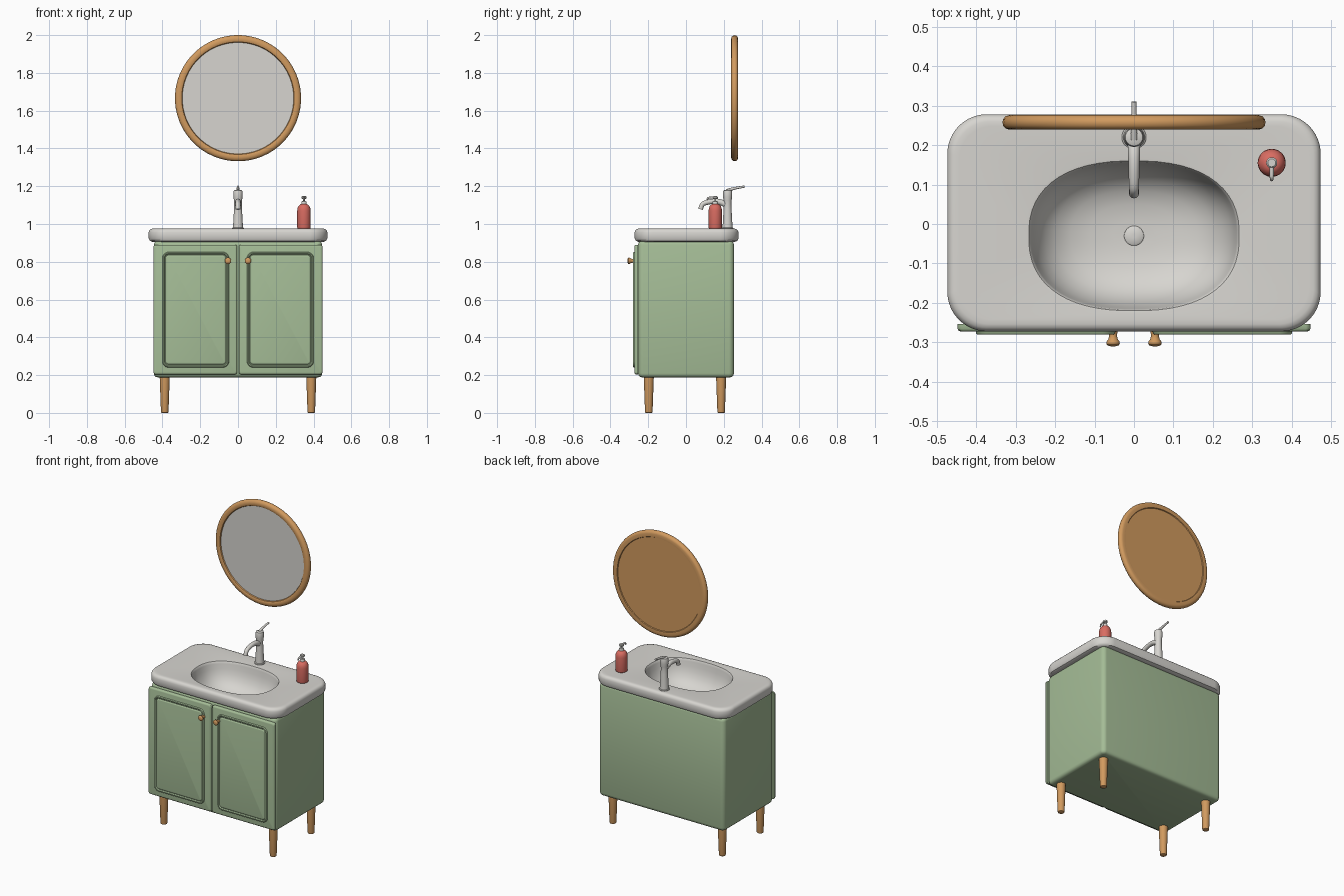
import bpy, bmesh, math
from mathutils import Vector

cube = bpy.data.objects.get("Cube")
if cube:
    bpy.data.objects.remove(cube, do_unlink=True)


def material(name, rgb):
    m = bpy.data.materials.new(name)
    m.use_nodes = True
    col = tuple((c / 255) ** 2.2 for c in rgb) + (1,)
    m.diffuse_color = col
    m.node_tree.nodes["Principled BSDF"].inputs["Base Color"].default_value = col
    return m


GREY = material("pale_grey", (214, 212, 207))
GREEN = material("sage_green", (163, 187, 149))
WOOD = material("warm_wood", (208, 153, 95))
RED = material("coral_red", (216, 108, 98))

STEPS = 14  # points per quarter of every ring


def ring(a, b, z, r=None, power=2.0, cx=0, cy=0):
    """Rounded rectangle of half sizes a, b, or a (super)ellipse when r is None."""
    pts = []
    for i in range(4 * STEPS):
        t = (i + 0.5) / STEPS * math.pi / 2
        c, s = math.cos(t), math.sin(t)
        if r is None:
            x = math.copysign(abs(c) ** (2 / power), c) * a
            y = math.copysign(abs(s) ** (2 / power), s) * b
        else:
            x = math.copysign(a - r, c) + r * c
            y = math.copysign(b - r, s) + r * s
        pts.append(Vector((x + cx, y + cy, z)))
    return pts


def finish(ob, mat):
    ob.data.materials.clear()
    ob.data.materials.append(mat)
    bpy.ops.object.select_all(action="DESELECT")
    ob.select_set(True)
    bpy.context.view_layer.objects.active = ob
    bpy.ops.object.shade_smooth_by_angle(angle=math.radians(40))
    return ob


def loft(name, rings, mat, facing_front=False, loc=(0, 0, 0)):
    """Skin a closed solid through rings; facing_front turns local z towards -y."""
    bm = bmesh.new()
    loops = [[bm.verts.new(p) for p in pts] for pts in rings]
    n = len(loops[0])
    for lo, hi in zip(loops, loops[1:]):
        for i in range(n):
            j = (i + 1) % n
            bm.faces.new((lo[i], lo[j], hi[j], hi[i]))
    bm.faces.new(loops[0][::-1])
    bm.faces.new(loops[-1])
    bmesh.ops.recalc_face_normals(bm, faces=bm.faces)
    me = bpy.data.meshes.new(name)
    bm.to_mesh(me)
    bm.free()
    ob = bpy.data.objects.new(name, me)
    bpy.context.collection.objects.link(ob)
    ob.location = loc
    if facing_front:
        ob.rotation_euler.x = math.pi / 2
    return finish(ob, mat)


def lathe(name, profile, mat, loc=(0, 0, 0), facing_front=False):
    return loft(name, [ring(r, r, z) for r, z in profile], mat, facing_front, loc)


def tube(name, path, mat):
    """Smooth round tube through (y, z, radius) points at x = 0."""
    cu = bpy.data.curves.new(name, "CURVE")
    cu.dimensions = "3D"
    cu.bevel_depth = 1
    cu.bevel_resolution = 4
    cu.use_fill_caps = True
    sp = cu.splines.new("NURBS")
    sp.points.add(len(path) - 1)
    for p, (y, z, rad) in zip(sp.points, path):
        p.co = (0, y, z, 1)
        p.radius = rad
    sp.use_endpoint_u = True
    sp.order_u = 3
    ob = bpy.data.objects.new(name, cu)
    bpy.context.collection.objects.link(ob)
    bpy.ops.object.select_all(action="DESELECT")
    ob.select_set(True)
    bpy.context.view_layer.objects.active = ob
    bpy.ops.object.convert(target="MESH")
    return finish(bpy.context.view_layer.objects.active, mat)


# Cabinet: rounded shell whose top opens downward to leave room for the bowl
body = [(0.022, 0.188), (0.010, 0.191), (0.003, 0.198), (0, 0.21), (0, 0.89), (0.004, 0.902),
        (0.012, 0.907), (0.03, 0.907), (0.03, 0.25)]
loft("cabinet", [ring(0.446 - d, 0.254 - d, z, 0.028 - min(d, 0.02)) for d, z in body], GREEN)

# Countertop with sunken bowl: outer bowl, underside, rim, top, inner bowl
BX, BY, BC = 0.267, 0.19, -0.03


def bowl(s, z, grow=0.0):
    return ring(BX * s + grow, BY * s + grow, z, power=2.4, cy=BC)


def slab(d, z):
    return ring(0.473 - d, 0.275 - d, z, 0.1 - d * 0.5, cy=0.003)


rings = [bowl(s, z, 0.012) for s, z in ((0.3, 0.79), (0.76, 0.82), (0.95, 0.88), (1, 0.906))]
rings += [slab(d, z) for d, z in (
    (0.03, 0.906), (0.018, 0.906), (0.006, 0.911), (0, 0.923), (0, 0.956),
    (0.003, 0.965), (0.009, 0.972), (0.018, 0.975), (0.03, 0.975))]
rings += [bowl(s, 0.975 - d) for s, d in (
    (1.03, 0), (1.0, 0.001), (0.985, 0.006), (0.975, 0.016), (0.95, 0.045), (0.91, 0.075),
    (0.84, 0.106), (0.74, 0.132), (0.6, 0.152), (0.42, 0.164), (0.2, 0.17))]
loft("countertop_basin", rings, GREY)
lathe("drain", [(0.025, 0.80), (0.025, 0.809), (0.021, 0.812), (0.005, 0.813)], GREY, (0, BC, 0))

# Doors with raised beaded frames, and knobs
door = [(0, 0.254), (0, 0.266), (0.003, 0.271), (0.009, 0.273)]
bead = [(0, 0.270), (0.001, 0.277), (0.004, 0.280), (0.009, 0.280), (0.012, 0.277),
        (0.014, 0.2745), (0.017, 0.2745), (0.021, 0.279), (0.025, 0.280)]
knob = [(0.011, 0.272), (0.010, 0.284), (0.012, 0.292), (0.0165, 0.298), (0.017, 0.304),
        (0.014, 0.308), (0.006, 0.310)]
for side, sx in (("left", 1), ("right", -1)):
    loft(side + "_door", [ring(0.2215 - d, 0.343 - d, z, 0.012) for d, z in door],
         GREEN, True, (sx * 0.2255, 0, 0.547))
    loft(side + "_door_panel", [ring(0.177 - d, 0.306 - d, z, 0.034 - d) for d, z in bead],
         GREEN, True, (sx * 0.224, 0, 0.546))
    lathe(side + "_knob", knob, WOOD, (sx * 0.053, 0, 0.805), True)
    # Tapered legs
    for end, y in (("front", -0.197), ("back", 0.186)):
        lathe(f"{side}_{end}_leg", [(0.016, 0), (0.019, 0.002), (0.020, 0.006), (0.027, 0.2)],
              WOOD, (sx * 0.388, y, 0))

# Round wall mirror
frame = [(0.294, -0.270), (0.297, -0.275), (0.316, -0.276), (0.326, -0.273), (0.332, -0.266),
         (0.334, -0.258), (0.332, -0.249), (0.326, -0.242), (0.316, -0.239), (0.304, -0.239),
         (0.298, -0.242), (0.295, -0.250)]
lathe("mirror_frame", frame, WOOD, (0, 0, 1.666), True)
lathe("mirror_glass", [(0.2945, -0.252), (0.2945, -0.248)], GREY, (0, 0, 1.666), True)

# Faucet
lathe("faucet_body", [
    (0.031, 0.972), (0.031, 0.979), (0.027, 0.982), (0.0255, 1.0), (0.021, 1.08), (0.020, 1.11),
    (0.0215, 1.125), (0.0245, 1.145), (0.0245, 1.168), (0.022, 1.177), (0.012, 1.181)],
    GREY, (0, 0.22, 0))
tube("faucet_spout", [(0.215, 1.10, 0.016), (0.19, 1.115, 0.016), (0.15, 1.122, 0.014),
                      (0.10, 1.113, 0.013), (0.082, 1.10, 0.0125), (0.077, 1.078, 0.0125)], GREY)
tube("faucet_lever", [(0.215, 1.176, 0.009), (0.235, 1.183, 0.008), (0.27, 1.192, 0.0065),
                      (0.31, 1.198, 0.006)], GREY)

# Soap dispenser
SOAP = (0.349, 0.155, 0)
lathe("soap_bottle", [
    (0.030, 0.974), (0.034, 0.977), (0.0355, 0.983), (0.0355, 1.07), (0.034, 1.083),
    (0.029, 1.095), (0.021, 1.103), (0.013, 1.106)], RED, SOAP)
lathe("soap_collar", [(0.014, 1.10), (0.014, 1.117), (0.012, 1.12), (0.005, 1.121),
                      (0.005, 1.133), (0.013, 1.134), (0.014, 1.143), (0.010, 1.147)], GREY, SOAP)
nozzle = tube("soap_nozzle", [(0, 1.14, 0.006), (-0.025, 1.14, 0.0055),
                              (-0.041, 1.138, 0.005), (-0.043, 1.126, 0.004)], GREY)
nozzle.location = SOAP
